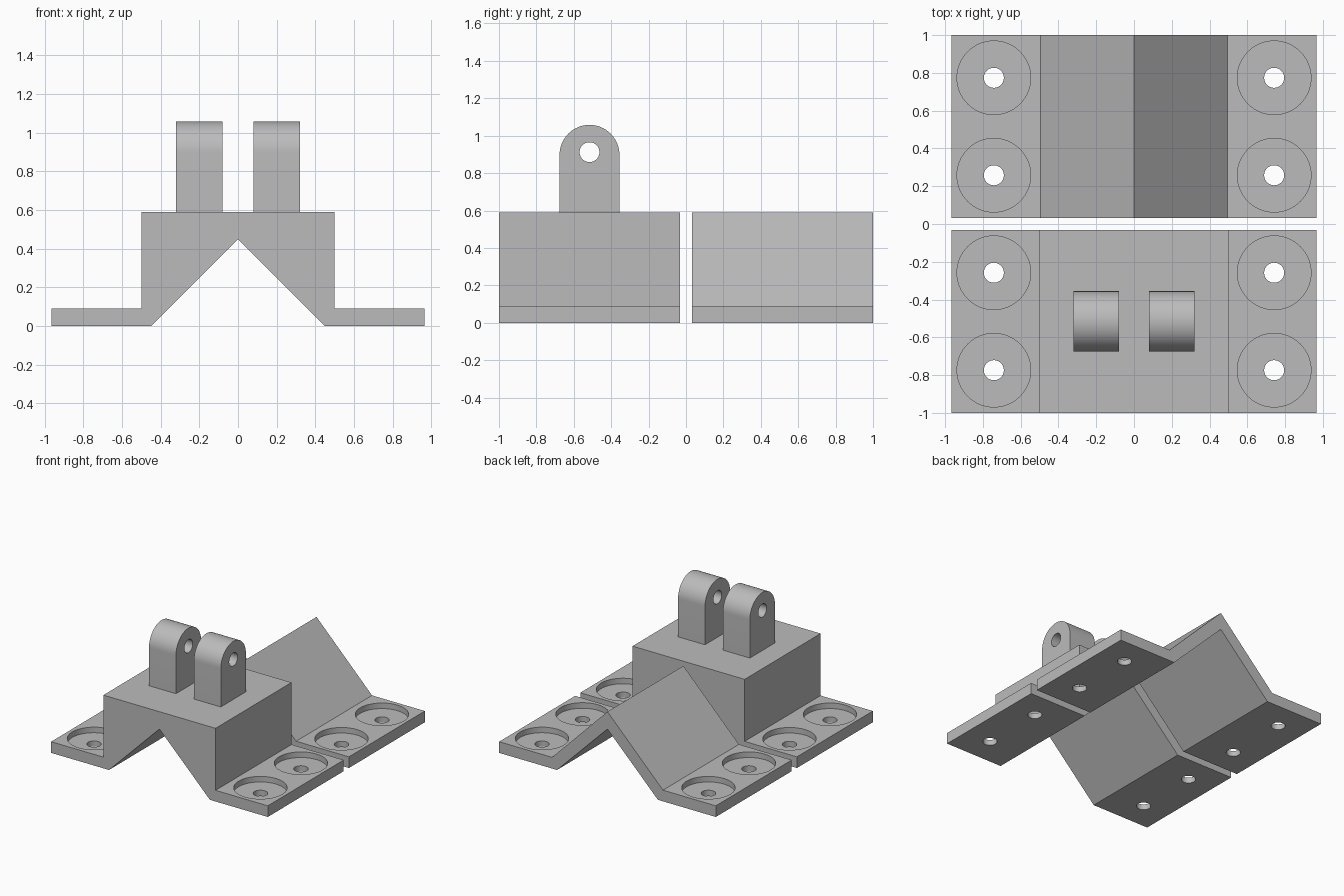
import bpy, bmesh, math
from mathutils import Matrix, Vector

if "Cube" in bpy.data.objects:
    bpy.data.objects.remove(bpy.data.objects["Cube"])

grey = bpy.data.materials.new("plain grey")
grey.diffuse_color = (0.5, 0.5, 0.5, 1)
grey.use_nodes = True
grey.node_tree.nodes["Principled BSDF"].inputs["Base Color"].default_value = grey.diffuse_color

GAP, END = 0.033, 1.0            # near and far y of each bracket
FLANGE_X, FLANGE_Z = 0.966, 0.09
TOP, NOTCH = 0.59, 0.45          # body height, height and half width of the V notch
HOLE_R, RECESS_R, RECESS_Z = 0.053, 0.195, 0.045
LUG_Y, LUG_R, LUG_Z = -0.516, 0.16, 0.898


def prism(name, points, push):
    """Closed outline of 3D points, extruded along the push vector."""
    bm = bmesh.new()
    face = bm.faces.new([bm.verts.new(p) for p in points])
    out = bmesh.ops.extrude_face_region(bm, geom=[face])
    moved = [g for g in out["geom"] if isinstance(g, bmesh.types.BMVert)]
    bmesh.ops.translate(bm, verts=moved, vec=Vector(push))
    bmesh.ops.recalc_face_normals(bm, faces=bm.faces)
    return finish(name, bm)


def finish(name, bm):
    mesh = bpy.data.meshes.new(name)
    bm.to_mesh(mesh)
    bm.free()
    mesh.materials.append(grey)
    obj = bpy.data.objects.new(name, mesh)
    bpy.context.collection.objects.link(obj)
    return obj


def drill(obj, centre, radius, depth, axis="Z"):
    """Cut a round hole centred on a point."""
    bm = bmesh.new()
    turn = Matrix.Rotation(math.pi / 2, 4, "Y") if axis == "X" else Matrix()
    bmesh.ops.create_cone(bm, cap_ends=True, segments=64, radius1=radius, radius2=radius,
                          depth=depth, matrix=Matrix.Translation(centre) @ turn)
    cutter = finish("hole_cutter", bm)
    cutter.hide_render = True
    mod = obj.modifiers.new("hole", "BOOLEAN")
    mod.operation, mod.solver, mod.object = "DIFFERENCE", "EXACT", cutter
    bpy.context.view_layer.objects.active = obj
    bpy.ops.object.modifier_apply(modifier=mod.name)
    bpy.data.objects.remove(cutter, do_unlink=True)


def smooth(obj):
    bpy.ops.object.select_all(action="DESELECT")
    obj.select_set(True)
    bpy.context.view_layer.objects.active = obj
    bpy.ops.object.shade_smooth_by_angle(angle=math.radians(30))


def bracket(name, upper, side):
    """Flanged bracket over a V notch; upper is the right half of its top outline."""
    right = [(NOTCH, 0), (FLANGE_X, 0), (FLANGE_X, FLANGE_Z)] + upper
    left = [(-x, z) for x, z in reversed(right) if x > 0]
    outline = right + left + [(0, NOTCH)]
    obj = prism(name, [(x, side * GAP, z) for x, z in outline], (0, side * (END - GAP), 0))
    # counterbored screw holes
    for x in (-0.742, 0.742):
        for y in (0.258, 0.774):
            drill(obj, (x, side * y, RECESS_Z + 0.2), RECESS_R, 0.4)
            drill(obj, (x, side * y, 0), HOLE_R, 0.4)
    smooth(obj)


# Front block bracket and rear roof-shaped bracket
bracket("block_bracket", [(0.5, FLANGE_Z), (0.5, TOP)], -1)
bracket("ridge_bracket", [(0.495, FLANGE_Z), (0, TOP)], 1)

# Pair of round-topped pivot lugs
for name, x in (("left_lug", -0.32), ("right_lug", 0.08)):
    arc = [(LUG_Y + LUG_R * math.cos(math.pi * i / 32),
            LUG_Z + LUG_R * math.sin(math.pi * i / 32)) for i in range(33)]
    outline = [(LUG_Y - LUG_R, TOP - 0.002), (LUG_Y + LUG_R, TOP - 0.002)] + arc
    lug = prism(name, [(x, y, z) for y, z in outline], (0.24, 0, 0))
    drill(lug, (x + 0.12, LUG_Y, 0.912), HOLE_R, 0.5, "X")
    smooth(lug)
